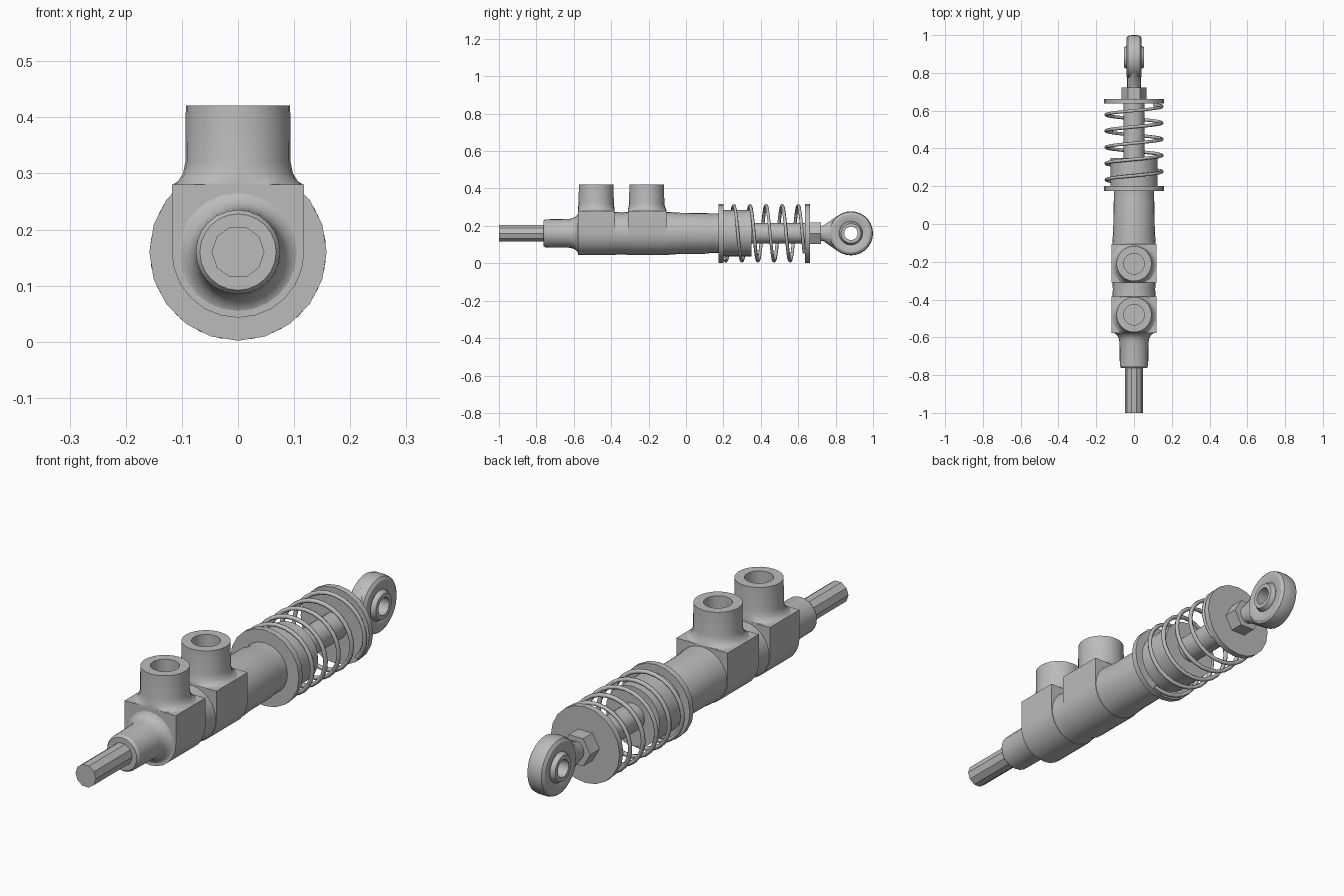
import bpy, bmesh, math
from mathutils import Matrix, Vector

if "Cube" in bpy.data.objects:
    bpy.data.objects.remove(bpy.data.objects["Cube"], do_unlink=True)

AXIS_Z = 0.16
steel = bpy.data.materials.new("steel grey")
steel.use_nodes = True
GREY = (0.5, 0.5, 0.5, 1)
steel.diffuse_color = GREY
steel.node_tree.nodes["Principled BSDF"].inputs["Base Color"].default_value = GREY

# Local z turned onto the main axis (y), the eye axis (x) or left upright
ALONG_Y = Matrix.Translation((0, 0, AXIS_Z)) @ Matrix.Rotation(-math.pi / 2, 4, "X")
ALONG_X = Matrix.Translation((0, 0.882, AXIS_Z)) @ Matrix.Rotation(math.pi / 2, 4, "Y")


def finish(bm, name, angle=32):
    bmesh.ops.remove_doubles(bm, verts=bm.verts, dist=1e-5)
    bmesh.ops.recalc_face_normals(bm, faces=bm.faces)
    mesh = bpy.data.meshes.new(name)
    bm.to_mesh(mesh)
    bm.free()
    mesh.shade_smooth()
    mesh.set_sharp_from_angle(angle=math.radians(angle))
    mesh.materials.append(steel)
    ob = bpy.data.objects.new(name, mesh)
    bpy.context.collection.objects.link(ob)
    return ob


def loft(bm, rings, closed=False):
    """Skin matching loops of points; open lofts are capped."""
    loops = [[bm.verts.new(p) for p in ring] for ring in rings]
    n = len(loops[0])
    pairs = list(zip(loops, loops[1:])) + ([(loops[-1], loops[0])] if closed else [])
    for a, b in pairs:
        for i in range(n):
            j = (i + 1) % n
            bm.faces.new((a[i], a[j], b[j], b[i]))
    if not closed:
        bm.faces.new(loops[0])
        bm.faces.new(loops[-1])


def lathe(name, profile, matrix, sides=20, closed=False, limit=None, phase=0.0):
    """Turn (radius, height) pairs round local z."""
    rings = []
    for r, h in profile:
        ring = []
        for i in range(sides):
            a = 2 * math.pi * i / sides + phase
            p = matrix @ Vector((r * math.cos(a), r * math.sin(a), h))
            ring.append(limit(p) if limit else p)
        rings.append(ring)
    bm = bmesh.new()
    loft(bm, rings, closed)
    return finish(bm, name)


def rod(name, r, y0, y1, sides=20):
    return lathe(name, [(r, y0), (r, y1)], ALONG_Y, sides)


# Input rod and main cylinder
rod("input_rod", 0.047, -1.0, -0.7, 10)
lathe("cylinder_body", [
    (0.068, -0.762), (0.075, -0.752), (0.077, -0.625), (0.081, -0.605), (0.09, -0.588),
    (0.105, -0.577), (0.115, -0.575), (0.115, -0.38), (0.112, -0.345), (0.115, -0.31),
    (0.115, -0.1), (0.11, -0.03), (0.109, 0.11), (0.105, 0.13), (0.105, 0.18)], ALONG_Y, 24)

# Port blocks with a round underside, each carrying a flared hollow boss
for label, centre, y0, y1 in (("front", -0.48, -0.577, -0.383), ("rear", -0.21, -0.31, -0.105)):
    outline = [(0.118, 0.28)]
    for i in range(13):
        a = -math.pi * i / 12
        outline.append((0.118 * math.cos(a), AXIS_Z + 0.117 * math.sin(a)))
    outline.append((-0.118, 0.28))
    bm = bmesh.new()
    loft(bm, [[(x, y, z) for x, z in outline] for y in (y0, y1)])
    finish(bm, label + "_port_block")

    def keep_on_block(p):
        return Vector((max(-0.118, min(0.118, p.x)), max(y0, min(y1, p.y)), p.z))

    lathe(label + "_port_boss", [
        (0.12, 0.27), (0.12, 0.279), (0.107, 0.286), (0.098, 0.3), (0.094, 0.32), (0.093, 0.421),
        (0.055, 0.421), (0.055, 0.3)],
        Matrix.Translation((0, centre, 0)), 24, limit=keep_on_block)

# Spring seats, collar, piston rod and lock nut
rod("fixed_spring_seat", 0.158, 0.175, 0.2)
rod("end_spring_seat", 0.158, 0.637, 0.662)
rod("threaded_collar", 0.124, 0.19, 0.35, 24)
rod("piston_rod", 0.055, 0.34, 0.64, 16)
rod("lock_nut", 0.066, 0.66, 0.722, 6)

# Coil spring
PITCH, START, END = 0.086, 0.207, 0.632
steps = 130
curve = bpy.data.curves.new("coil_spring", "CURVE")
curve.dimensions = "3D"
curve.bevel_depth = 0.009
curve.bevel_resolution = 1
curve.use_fill_caps = True
spline = curve.splines.new("POLY")
spline.points.add(steps)
for i, point in enumerate(spline.points):
    y = START + (END - START) * i / steps
    a = 2 * math.pi * (y - 0.6) / PITCH
    point.co = (0.148 * math.sin(a), y, AXIS_Z + 0.148 * math.cos(a), 1)
curve.materials.append(steel)
bpy.context.collection.objects.link(bpy.data.objects.new("coil_spring", curve))

# Rod end: tapered neck, eye ring and ball bushing
bm = bmesh.new()
neck = []
for y, half_x, half_z in ((0.715, 0.036, 0.038), (0.735, 0.036, 0.042), (0.807, 0.036, 0.092)):
    neck.append([(half_x * math.cos(a), y, AXIS_Z + half_z * math.sin(a))
                 for a in (2 * math.pi * i / 16 for i in range(16))])
loft(bm, neck)
finish(bm, "rod_end_neck")
lathe("rod_end_eye", [
    (0.06, -0.034), (0.07, -0.04), (0.102, -0.04), (0.114, -0.032), (0.118, -0.015),
    (0.118, 0.015), (0.114, 0.032), (0.102, 0.04), (0.07, 0.04), (0.06, 0.034)],
    ALONG_X, 28, closed=True)
lathe("ball_bushing", [
    (0.036, -0.053), (0.053, -0.053), (0.064, -0.034), (0.066, 0), (0.064, 0.034),
    (0.053, 0.053), (0.036, 0.053)], ALONG_X, 20, closed=True)
